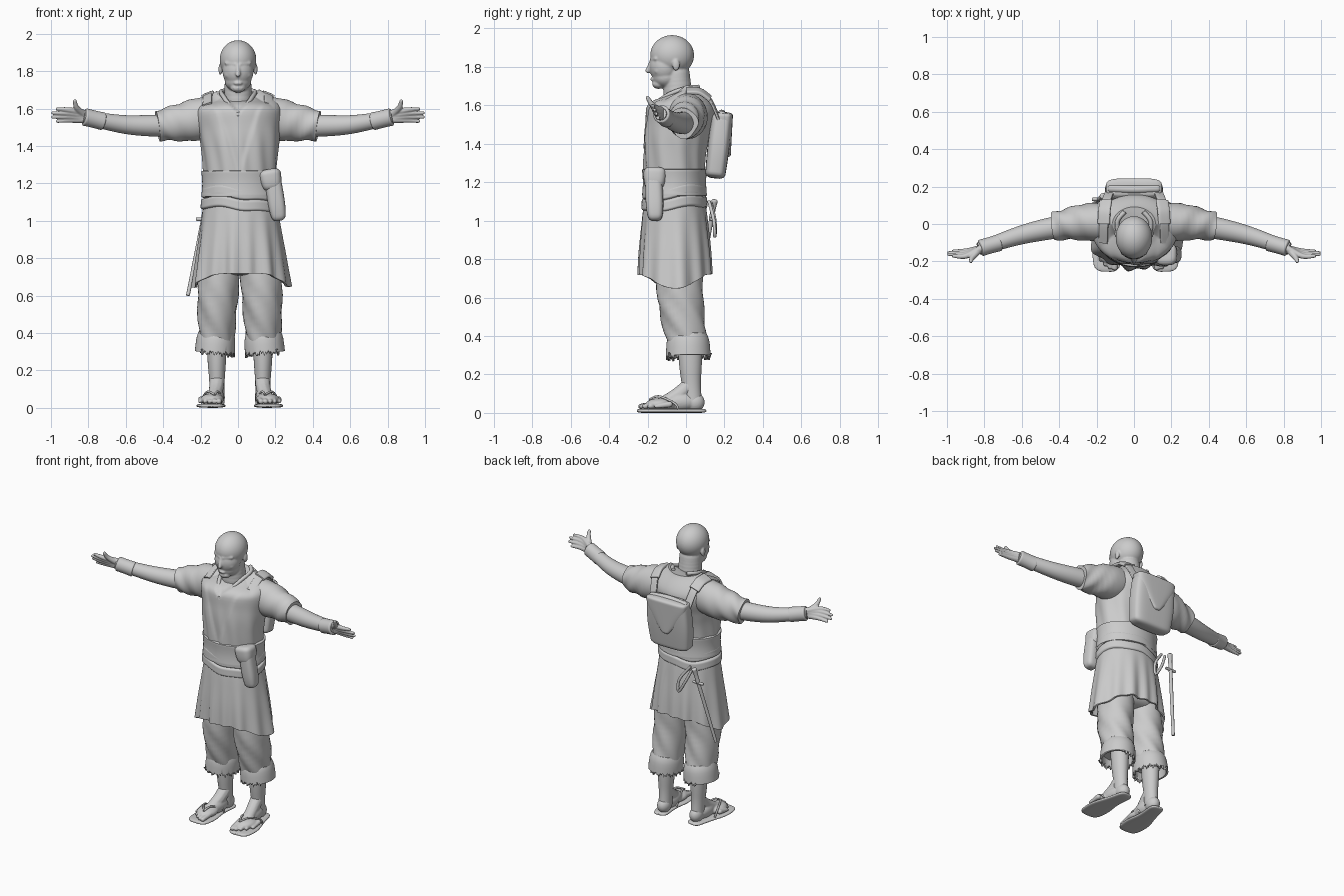
import bpy, bmesh, math
from mathutils import Vector, Matrix

cube = bpy.data.objects.get("Cube")
if cube:
    bpy.data.objects.remove(cube)

colour = (.6, .6, .6, 1)
grey = bpy.data.materials.new("plain_grey")
grey.use_nodes = True
grey.diffuse_color = colour
grey.node_tree.nodes["Principled BSDF"].inputs["Base Color"].default_value = colour
X, Y, Z = (Vector(axis) for axis in Matrix.Identity(3))


def finish(name, bm):
    bmesh.ops.recalc_face_normals(bm, faces=bm.faces)
    mesh = bpy.data.meshes.new(name)
    bm.to_mesh(mesh)
    bm.free()
    part = bpy.data.objects.new(name, mesh)
    bpy.context.collection.objects.link(part)
    mesh.materials.append(grey)
    bpy.ops.object.select_all(action='DESELECT')
    part.select_set(True)
    bpy.context.view_layer.objects.active = part
    bpy.ops.object.shade_smooth_by_angle(angle=.8)
    return part


def along(keys, t):
    """Smooth value at t between evenly spaced numbers or vectors."""
    last = len(keys) - 1
    t = max(0, min(1, t)) * last
    i = min(int(t), last - 1)
    t -= i
    before, start, end, after = (keys[max(0, min(last, i + k))] for k in (-1, 0, 1, 2))
    leave, arrive = (end - before) / 2, (after - start) / 2
    ease = t * t * (3 - 2 * t)
    return start * (1 - ease) + end * ease + leave * t * (1 - t) ** 2 - arrive * t * t * (1 - t)


def sweep(name, path, radii, flat=1, depths=None, side=X, box=2, soft=0, warp=None,
          sides=40, rings=24, shell=0):
    """Rounded section swept along a path; soft rounds the ends, shell leaves them open."""
    bm = bmesh.new()
    path = [Vector(point) for point in path]
    loops = []
    for i in range(rings + 1):
        t = (1 - math.cos(math.pi * i / rings)) / 2
        centre = along(path, t)
        tangent = along(path, t + .01) - along(path, t - .01)
        up = side.cross(tangent).normalized()
        across = tangent.cross(up).normalized()
        width = along(radii, t)
        height = along(depths, t) if depths else width * flat
        if soft:
            edge = 1 - min(1, t / soft, (1 - t) / soft)
            trim = .3 + .7 * math.sqrt(1 - edge * edge)
            width, height = width * trim, height * trim
        loop = []
        for k in range(sides):
            angle = math.tau * k / sides
            c, s = math.cos(angle), math.sin(angle)
            out = (across * math.copysign(abs(c) ** (2 / box), c) * width
                   + up * math.copysign(abs(s) ** (2 / box), s) * height)
            point = centre + out
            loop.append(bm.verts.new(warp(point, out.normalized()) if warp else point))
        loops.append(loop)
    for low, high in zip(loops, loops[1:]):
        for k in range(sides):
            bm.faces.new((low[k], low[k - 1], high[k - 1], high[k]))
    if not shell:
        bm.faces.new(loops[0])
        bm.faces.new(loops[-1])
    part = finish(name, bm)
    if shell:
        part.modifiers.new("thickness", 'SOLIDIFY').thickness = shell


def blob(name, ellipsoids, chains, voxel=.005, smooth=3):
    """Fused soft form from ellipsoids (centre, radii) and tapered chains (path, radii)."""
    bm = bmesh.new()
    balls = list(ellipsoids)
    for path, radii in chains:
        path = [Vector(point) for point in path]
        length = sum((b - a).length for a, b in zip(path, path[1:]))
        count = math.ceil(length / min(radii) * 3)
        balls += [(along(path, i / count), [along(radii, i / count)] * 3) for i in range(count + 1)]
    for centre, radii in balls:
        bmesh.ops.create_icosphere(bm, subdivisions=4 if max(radii) > .05 else 2, radius=1,
                                   matrix=Matrix.Translation(centre) @ Matrix.Diagonal((*radii, 1)))
    part = finish(name, bm)
    fuse = part.modifiers.new("fuse", 'REMESH')
    fuse.mode, fuse.voxel_size, fuse.use_smooth_shade = 'VOXEL', voxel, True
    part.modifiers.new("soften", 'SMOOTH').iterations = smooth


def mirrored(sign, path, shift=0):
    return [(shift + sign * x, y, z) for x, y, z in path]


def fade(value):
    return max(0, min(1, value))


def wave(out, count, phase=0):
    return math.sin(count * math.atan2(out.y, out.x) + phase)


# Head and neck
lumps = [((0, -.072, 1.86), (.098, .114, .105)), ((0, -.11, 1.8), (.083, .08, .09)),
         ((0, -.105, 1.748), (.071, .07, .058)), ((0, -.143, 1.71), (.042, .034, .026)),
         ((0, -.172, 1.735), (.024, .014, .011))]
ridges = [([(0, -.035, 1.55), (0, -.05, 1.76)], [.08, .07]),
          ([(0, -.18, 1.83), (0, -.198, 1.78)], [.01, .014])]
for sign in (1, -1):
    ear, cheek, eyelid = mirrored(sign, [(.094, -.052, 1.81), (.045, -.142, 1.78), (.034, -.167, 1.817)])
    lumps += [(ear, (.011, .02, .032)), (cheek, (.028, .028, .024)), (eyelid, (.013, .011, .008))]
    brow = mirrored(sign, [(.01, -.18, 1.836), (.06, -.155, 1.842)])
    ridges += [(brow, [.01, .012])]
blob("head", lumps, ridges, smooth=5)


# Tunic with an open neck, lower in front, and crossing lapels
def tunic_folds(point, out):
    front = fade(-2 * out.y)
    lapel = .02 + .3 * (point.z - 1.27) - abs(point.x)
    neck = .55 * (point.z - 1.57) - abs(point.x)
    point.y += front * (.008 * fade(lapel * 60) + .025 * fade(neck * 60))
    point += out * .004 * wave(out, 11, 9 * point.z) * fade((1.55 - point.z) * 6)
    point.z -= .05 * front * fade((point.z - 1.58) * 9)
    return point


sweep("tunic_body", [(.01, -.06, 1.1), (.01, -.057, 1.4), (0, 0, 1.7)],
      [.18, .19, .2, .215, .225, .115], flat=.81, warp=tunic_folds, sides=128, rings=50)


# Belt wrap and slanted sash
def sash_slant(point, out):
    return point + Z * (.14 * point.x * out.y + .005 * wave(out, 5))


waist = .012, -.06
sweep("belt_wrap", [(*waist, 1.12), (*waist, 1.275)], [.21, .203, .21], flat=.81, soft=.12, sides=64)
for label, height, size in (("upper", 1.11, .208), ("lower", 1.05, .213)):
    sweep(label + "_slanted_sash", [(*waist, height), (*waist, height + .08)], [size, size - .004],
          flat=.81, soft=.3, sides=64, warp=sash_slant)


# Skirt with a hem dropping at the sides, over the hips
def skirt_folds(point, out):
    low = fade((1.08 - point.z) / .36)
    point.z -= .075 * abs(out.x) ** 6 * low
    return point + out * low * (.009 * wave(out, 13) + .006 * wave(out, 7, 1))


sweep("skirt", [(*waist, 1.13), (.015, -.055, .72)], [.19, .21, .24, .262], depths=[.155, .17, .184, .188],
      warp=skirt_folds, sides=104, shell=.012)
sweep("hips", [(.01, -.035, .71), (.01, -.05, 1.05)], [.2, .2, .18], flat=.65, soft=.2)


# Trousers, frayed cuffs, shins, feet and sandals
def trouser_folds(point, out):
    return point + out * .005 * wave(out, 5, 34 * point.z) * fade((.75 - point.z) * 6)


def frayed_edge(point, out):
    if point.z < .3:
        point.z += .012 * wave(out, 48) + .008 * wave(out, 17)
    return point


for label, sign in (("left", 1), ("right", -1)):
    def leg(*path):
        return mirrored(sign, path, .01)

    sweep(label + "_trouser_leg", leg((.125, .008, .36), (.118, -.03, .6), (.1, -.03, .84)),
          [.092, .103, .11, .105], flat=1.1, warp=trouser_folds)
    sweep(label + "_frayed_cuff", leg((.134, .012, .295), (.125, .01, .41)), [.107, .106, .102, .09],
          flat=1.08, warp=frayed_edge, sides=144, rings=9, shell=.014)
    sweep(label + "_shin", leg((.122, .035, .05), (.123, .025, .2), (.124, .02, .4)),
          [.04, .041, .05, .055], flat=1.2)
    heel, instep, ball = leg((.122, .045, .055), (.13, -.04, .058), (.148, -.13, .045))
    bones = [(leg((.122, .015, .14), (.128, -.04, .095), (.145, -.12, .05)), [.042, .04, .034])]
    for i in range(5):
        x, y = .112 + i * .025, -.235 + .005 * i * i
        bones.append((leg((x - .005, y + .07, .045), (x, y, .034)), [.017, .015 - .001 * i]))
    blob(label + "_foot", [(heel, (.042, .052, .05)), (instep, (.046, .1, .05)), (ball, (.063, .08, .032))],
         bones, smooth=4)
    sweep(label + "_sandal_sole", leg((.155, -.255, .011), (.15, -.08, .011), (.122, .103, .011)),
          [.064, .078, .054, .046], depths=[.011, .011], soft=.15, box=3)
    for edge, x in (("inner", .09), ("outer", .2)):
        sweep(f"{label}_{edge}_thong", leg((.135, -.19, .07), ((.145 + x) / 2, -.14, .086),
                                           (x, -.06, .05), (x, -.04, .02)), [.006, .006], sides=10)


# Sleeves, arms, wristbands and hands
def sleeve_folds(point, out):
    ripple = math.sin(3 * math.atan2(out.z, out.y) + 60 * abs(point.x))
    return point + out * .005 * ripple * fade(abs(point.x) * 8 - 1.6)


for label, sign in (("left", 1), ("right", -1)):
    def arm(*path):
        return mirrored(sign, path)

    sweep(label + "_sleeve", arm((.08, 0, 1.57), (.25, .01, 1.535), (.43, -.012, 1.508)),
          [.085, .1, .1, .084, .073], flat=1.1, side=Y, warp=sleeve_folds)
    sweep(label + "_arm", arm((.38, -.01, 1.508), (.6, -.058, 1.514), (.83, -.133, 1.555)),
          [.06, .057, .05, .042, .032], side=Y)
    sweep(label + "_wristband", arm((.715, -.098, 1.53), (.825, -.13, 1.556)), [.046, .044, .045],
          flat=1.05, side=Y, soft=.12)
    bones = [(arm((.83, -.14, 1.57), (.863, -.178, 1.605), (.873, -.2, 1.64)), [.02, .015, .01])]
    for i in range(4):
        spread = 1.5 - i
        y, z = -.158 - .009 * spread, 1.565 + .018 * spread
        tip = .993 - .012 * spread * spread
        bones.append((arm((.82, -.132, 1.557 + .011 * spread), (.9, y, z), (tip, y, z + .004 * spread)),
                      [.02, .0145, .009]))
    blob(label + "_hand", [], bones, voxel=.004, smooth=2)

    # Collar and pack strap lying on the slope of the shoulder
    slope = X - Z * sign * .4
    sweep(label + "_collar", arm((.05, .065, 1.695), (.09, .01, 1.69), (.075, -.08, 1.66),
                                 (.04, -.155, 1.61), (-.005, -.2, 1.555)), [.012, .012], side=Z, sides=12)
    sweep(label + "_pack_strap", arm((.13, .17, 1.53), (.15, .115, 1.64), (.16, .02, 1.675),
                                     (.165, -.1, 1.62)), [.025, .025], depths=[.008, .008], side=slope, box=4)
    sweep(label + "_strap_pad", arm((.15, .125, 1.635), (.158, .07, 1.672), (.162, 0, 1.675)),
          [.034, .034], depths=[.011, .011], side=slope, box=4)

# Backpack with tapering flap and rolled top
sweep("backpack", [(0, .15, 1.22), (0, .19, 1.56)], [.14, .155, .145], flat=.37, box=4, soft=.12)
sweep("backpack_flap", [(0, .18, 1.33), (0, .195, 1.565)], [.02, .08, .14, .15], depths=[.052, .05], box=4, soft=.1)
sweep("backpack_roll", [(-.14, .19, 1.545), (0, .185, 1.555), (.14, .19, 1.545)], [.022, .022], side=Y, soft=.1)

# Hip pouch with flap
sweep("hip_pouch", [(.22, -.16, 1), (.18, -.17, 1.26)], [.035, .045, .045, .04], box=3, soft=.15)
sweep("hip_pouch_flap", [(.185, -.165, 1.16), (.165, -.16, 1.275)], [.045, .058, .06], box=3, soft=.3)

# Sheathed blade, guard and hanging cord at the back
hilt, tip = Vector((-.165, .15, 1.11)), Vector((-.268, .06, .6))
guard = hilt.lerp(tip, .2)
sweep("sheathed_blade", [guard, tip], [.012, .01], sides=12)
sweep("blade_handle", [hilt, guard], [.018, .013, .014], soft=.15, sides=12)
sweep("blade_guard", [guard - X * .04, guard + X * .04], [.009, .009], side=Y, soft=.1, sides=12)
sweep("hanging_cord", [(-.12, .12, 1.1), (-.05, .145, 1), (-.05, .15, .92), (-.1, .15, 1), (-.14, .13, 1.09)],
      [.009, .009], side=Y, sides=10)
